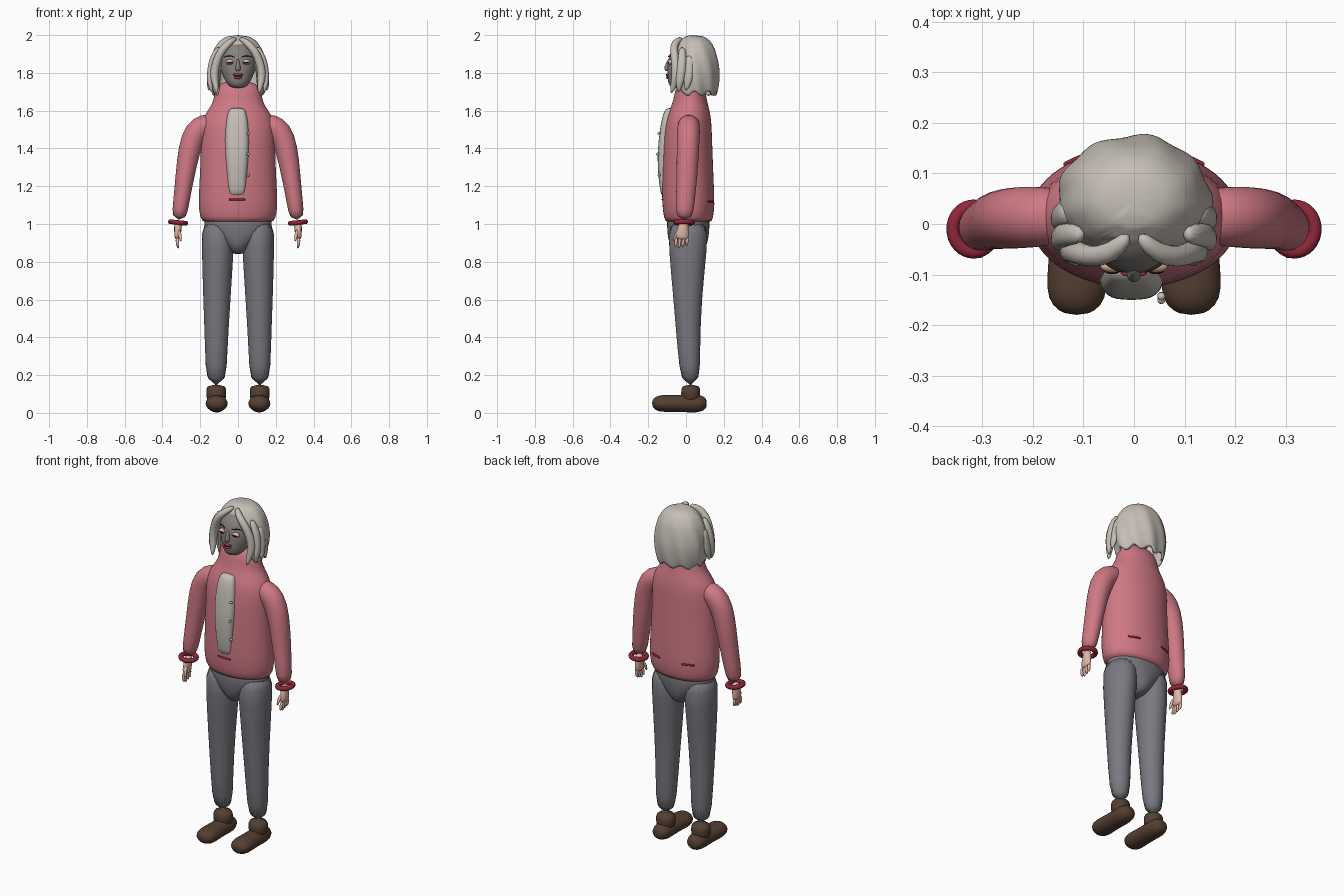
import bpy, bmesh, math
from mathutils import Vector

cube = bpy.data.objects.get("Cube")
if cube:
    bpy.data.objects.remove(cube, do_unlink=True)


def material(name, *rgb):
    m = bpy.data.materials.new(name)
    m.use_nodes = True
    m.diffuse_color = (*rgb, 1)
    m.node_tree.nodes["Principled BSDF"].inputs["Base Color"].default_value = (*rgb, 1)
    return m


PINK = material("pink_knit", .62, .19, .23)
RED = material("dark_red", .28, .02, .04)
CREAM = material("pale_cream", .56, .52, .47)
GREY = material("grey_trousers", .19, .19, .215)
BROWN = material("brown_leather", .09, .05, .032)
SKIN = material("skin", .75, .47, .37)
ASHEN = material("ashen_skin", .24, .225, .21)
LIP = material("lip_rose", .42, .04, .09)
DARK = material("dark_brown", .03, .015, .01)


def finish(name, bm, mat, subdiv=1):
    bmesh.ops.recalc_face_normals(bm, faces=bm.faces)
    for f in bm.faces:
        f.smooth = True
    mesh = bpy.data.meshes.new(name)
    bm.to_mesh(mesh)
    bm.free()
    mesh.materials.append(mat)
    ob = bpy.data.objects.new(name, mesh)
    bpy.context.collection.objects.link(ob)
    if subdiv:
        ob.modifiers.new("smooth", "SUBSURF").levels = subdiv
        ob.modifiers["smooth"].render_levels = subdiv
    return ob


def tube(name, rings, mat, side=1, ref=(0, 1, 0), n=20, power=1):
    """Loft ellipses (x, y, z, width, depth) along their path."""
    bm = bmesh.new()
    ref = Vector(ref)
    pts = [Vector((r[0] * side, r[1], r[2])) for r in rings]
    loops = []
    for i, p in enumerate(pts):
        t = (pts[min(i + 1, len(pts) - 1)] - pts[max(i - 1, 0)]).normalized()
        u = ref.cross(t).normalized()
        v = t.cross(u)
        loop = []
        for k in range(n):
            a = math.tau * k / n
            c, s = [math.copysign(abs(q) ** power, q) for q in (math.cos(a), math.sin(a))]
            loop.append(bm.verts.new(p + u * c * rings[i][3] + v * s * rings[i][4]))
        loops.append(loop)
    for a, b in zip(loops, loops[1:]):
        for k in range(n):
            bm.faces.new((a[k], a[(k + 1) % n], b[(k + 1) % n], b[k]))
    bm.faces.new(loops[0])
    bm.faces.new(loops[-1])
    return finish(name, bm, mat)


def column(name, rows, mat, x=0, **kw):
    """Upright loft from rows of (z, width, y centre, depth); rings stay level."""
    ob = tube(name, [(x, 0, z, w, d) for z, w, y, d in rows], mat, **kw)
    n = kw.get("n", 20)
    for i, v in enumerate(ob.data.vertices):
        v.co.y += rows[i // n][2]
    return ob


def blob(name, loc, size, mat):
    bm = bmesh.new()
    bmesh.ops.create_uvsphere(bm, u_segments=16, v_segments=10, radius=1)
    for v in bm.verts:
        v.co = Vector([c * s + l for c, s, l in zip(v.co, size, loc)])
    return finish(name, bm, mat, 0)


# Jacket with high collar
column("jacket", [(1.0, .185, .015, .12), (1.03, .2, .013, .13), (1.1, .212, .013, .14),
                  (1.2, .205, .01, .138), (1.4, .197, .008, .132), (1.5, .197, .01, .127),
                  (1.57, .185, .015, .117), (1.62, .145, .02, .1), (1.66, .128, .022, .088),
                  (1.7, .126, .022, .082), (1.735, .105, .018, .064), (1.755, .07, .015, .045)],
       PINK, n=32)

# Shirt panel and buttons
column("shirt_panel", [(1.14, .044, -.08, .05), (1.18, .05, -.08, .058), (1.25, .055, -.08, .067),
                       (1.35, .064, -.08, .073), (1.45, .068, -.08, .065), (1.55, .059, -.08, .052),
                       (1.6, .046, -.08, .035), (1.615, .035, -.075, .025)],
       CREAM, x=-.005, power=.6)
for i, y in enumerate((-.142, -.15, -.143)):
    blob(f"button_{i + 1}", (.054, y, 1.26 + .11 * i), (.008,) * 3, CREAM)


# Red trim strips following the jacket surface
def trim(name, x0, x1, facing, z):
    xs = [x0 + (x1 - x0) * k / 6 for k in range(7)]
    tube(name, [(x, .013 + facing * .138 * math.sqrt(1 - (x / .21) ** 2), z, .005, .006)
                for x in xs], RED, ref=(0, 0, 1), n=8)


trim("front_trim", -.05, .04, -1, 1.13)
trim("back_trim_left", .07, .14, 1, 1.12)
trim("back_trim_right", -.14, -.07, 1, 1.12)

# Trouser seat
column("trouser_seat", [(1.06, .18, .012, .115), (1.0, .185, .012, .114), (.95, .165, .012, .112),
                        (.9, .09, .012, .104), (.86, .055, .012, .085), (.84, .03, .012, .05)], GREY)

for side, label in ((1, "left"), (-1, "right")):
    # Sleeve and cuff
    tube(f"{label}_sleeve", [(.11, .015, 1.535, .04, .045), (.17, .015, 1.53, .062, .06),
                             (.225, .013, 1.49, .068, .062), (.258, .01, 1.4, .06, .06),
                             (.28, .006, 1.26, .051, .056), (.3, -.004, 1.12, .043, .05),
                             (.314, -.01, 1.02, .04, .046)], PINK, side)
    bpy.ops.mesh.primitive_torus_add(location=(.317 * side, -.01, 1.008), major_segments=32,
                                     minor_segments=10, major_radius=.041, minor_radius=.013,
                                     rotation=(0, -.1 * side, 0))
    cuff = bpy.context.object
    cuff.name = f"{label}_cuff"
    cuff.scale.y = 1.08
    cuff.data.materials.append(RED)
    for p in cuff.data.polygons:
        p.use_smooth = True

    # Hand with fingers and thumb
    tube(f"{label}_palm", [(.316, -.012, 1.02, .024, .026), (.318, -.015, .98, .02, .028),
                           (.32, -.02, .945, .019, .038), (.32, -.022, .915, .014, .034)],
         SKIN, side, n=12)
    for k in range(4):
        y = -.05 + k * .019
        tip = .868 + .008 * abs(k - 1)
        tube(f"{label}_finger_{k + 1}", [(.32, y, .93, .011, .01), (.322, y - .003, .9, .01, .0095),
                                         (.315, y - .006, tip, .006, .006)], SKIN, side, n=8)
    tube(f"{label}_thumb", [(.315, -.035, .97, .011, .012), (.307, -.056, .94, .01, .011),
                            (.302, -.064, .905, .006, .006)], SKIN, side, n=8)

    # Trouser leg
    tube(f"{label}_trouser_leg", [(.104, .012, 1.03, .09, .108), (.107, .01, .88, .086, .104),
                                  (.112, .008, .6, .073, .075), (.115, .014, .35, .06, .061),
                                  (.116, .025, .14, .055, .051)], GREY, side)

    # Boot shaft and foot
    tube(f"{label}_boot_shaft", [(.115, .025, .05, .05, .05), (.115, .025, .1, .054, .051),
                                 (.115, .025, .152, .056, .053)], BROWN, side)
    foot = [(.11, .02, .018), (.098, .042, .037), (.06, .056, .05), (0, .053, .047),
            (-.07, .056, .045), (-.13, .062, .046), (-.162, .05, .037), (-.18, .022, .016)]
    tube(f"{label}_boot_foot", [(.113, y, .05, w, h) for y, w, h in foot], BROWN, side, (0, 0, 1))

    # Eye, lid and brow
    blob(f"{label}_eyelid", (.043 * side, -.083, 1.857), (.024, .013, .014), SKIN)
    blob(f"{label}_eye", (.043 * side, -.09, 1.854), (.018, .009, .005), DARK)
    tube(f"{label}_brow", [(.018, -.096, 1.882, .003, .002), (.045, -.086, 1.895, .004, .004),
                           (.075, -.063, 1.882, .002, .002)], DARK, side, (0, 0, 1), 8)

    # Front hair locks, sweeping from the parting
    locks = [[(.008, -.02, 1.985, .012, .014), (.045, -.06, 1.962, .02, .022),
              (.088, -.066, 1.92, .022, .022), (.115, -.055, 1.86, .024, .024),
              (.13, -.05, 1.79, .024, .026), (.118, -.064, 1.735, .018, .02),
              (.112, -.08, 1.69, .005, .006)],
             [(.1, -.02, 1.94, .015, .02), (.137, -.02, 1.87, .02, .025),
              (.146, -.025, 1.8, .02, .026), (.15, -.035, 1.745, .017, .022),
              (.138, -.04, 1.695, .005, .007)],
             [(.125, .02, 1.9, .02, .025), (.142, .02, 1.82, .02, .028),
              (.15, .01, 1.76, .018, .025), (.155, .0, 1.705, .006, .008)]]
    for k, lock in enumerate(locks):
        tube(f"{label}_hair_lock_{k + 1}", lock, CREAM, side, n=10)

# Neck, head, nose and lips
column("neck", [(1.68, .055, .015, .05), (1.8, .055, .02, .055)], ASHEN)
column("head", [(1.718, .035, -.045, .035), (1.745, .062, -.03, .066), (1.79, .084, -.01, .09),
                (1.84, .1, .005, .103), (1.89, .105, .02, .113), (1.94, .095, .03, .1),
                (1.975, .05, .04, .05)], ASHEN, n=24)
tube("nose", [(0, -.088, 1.875, .007, .008), (0, -.097, 1.845, .01, .012),
              (0, -.102, 1.822, .017, .018), (0, -.097, 1.81, .012, .01)], ASHEN, n=10)
blob("upper_lip", (0, -.096, 1.791), (.027, .009, .007), LIP)
blob("mouth_line", (0, -.098, 1.784), (.022, .007, .003), DARK)
blob("lower_lip", (0, -.095, 1.776), (.022, .01, .008), LIP)

# Hair shell: each column runs from the crown to its own hem, higher over the face
profile = [(.03, 2.0), (.065, 1.992), (.1, 1.968), (.128, 1.925), (.145, 1.87),
           (.153, 1.81), (.15, 1.76), (.143, 1.715), (.132, 1.68)]


def radius_at(z):
    for (r0, z0), (r1, z1) in zip(profile, profile[1:]):
        if z >= z1:
            return r0 + (r1 - r0) * (z0 - z) / (z0 - z1)
    return profile[-1][0]


bm = bmesh.new()
cols, rows = 64, 14
crown = bm.verts.new((0, .045, 2.0))
grid = []
for c in range(cols):
    a = math.tau * c / cols
    front = min(a, math.tau - a)
    blend = min(max((front - .55) / .3, 0), 1)
    hem = 1.945 + (1.69 + .013 * math.sin(9 * a) - 1.945) * blend
    line = []
    for k in range(rows):
        t = (k + 1) / rows
        z = 2.0 + (hem - 2.0) * t ** 1.4
        wave = 1 + .035 * t * math.sin(9 * a + 14 * z) + .015 * t * math.sin(5 * a)
        r = radius_at(z) * wave
        depth = .86 if math.cos(a) < 0 else .8
        line.append(bm.verts.new((r * math.sin(a), .045 - r * depth * math.cos(a), z)))
    grid.append(line)
for c in range(cols):
    a, b = grid[c], grid[(c + 1) % cols]
    bm.faces.new((crown, a[0], b[0]))
    for k in range(rows - 1):
        bm.faces.new((a[k], a[k + 1], b[k + 1], b[k]))
hair = finish("hair", bm, CREAM)
shell = hair.modifiers.new("thickness", "SOLIDIFY")
shell.thickness = .012
